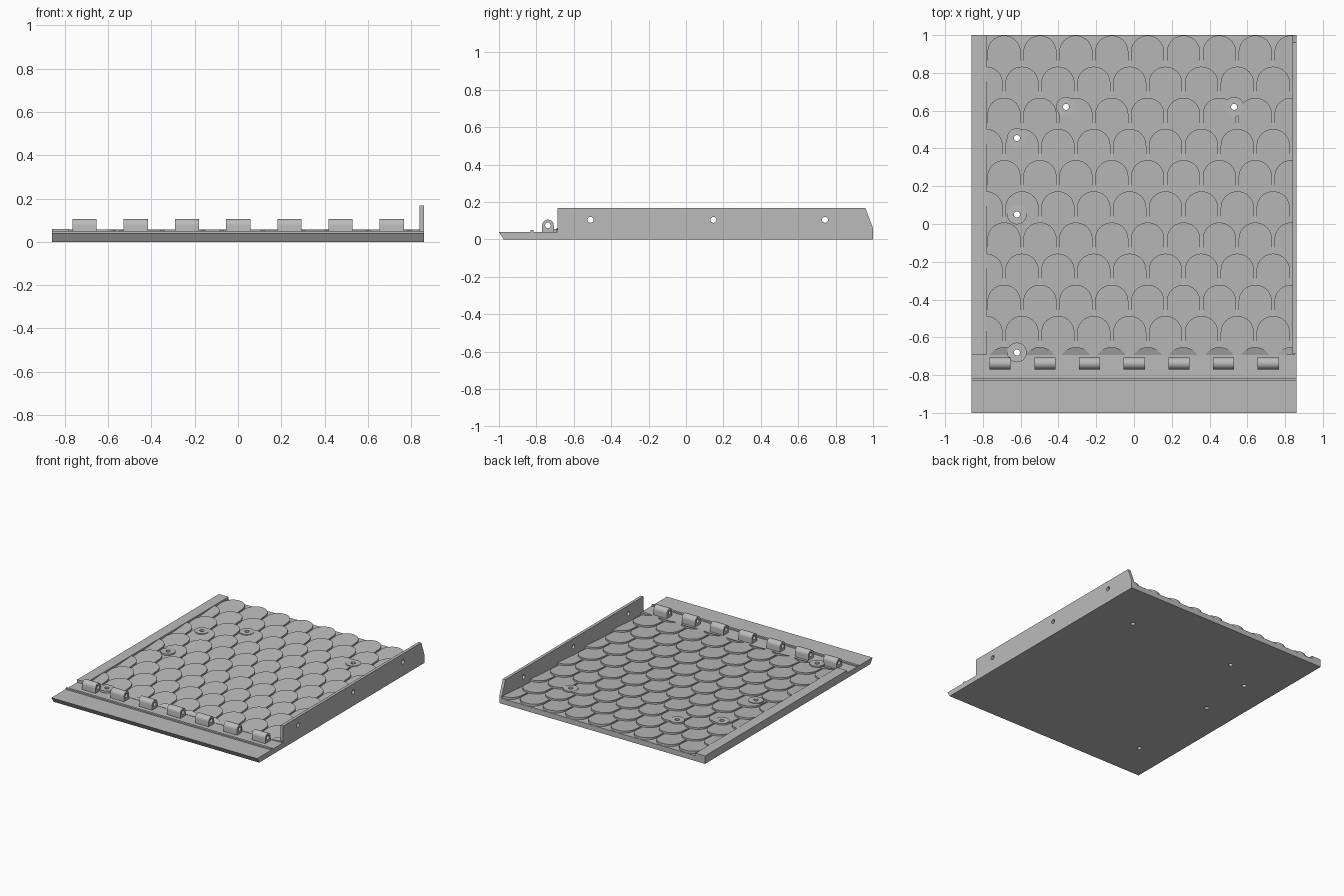
import bpy, bmesh, math
from mathutils import Vector, Matrix

if "Cube" in bpy.data.objects:
    bpy.data.objects.remove(bpy.data.objects["Cube"])

grey = bpy.data.materials.new("plain grey")
grey.use_nodes = True
grey.diffuse_color = (0.5, 0.5, 0.5, 1)
grey.node_tree.nodes["Principled BSDF"].inputs["Base Color"].default_value = (0.5, 0.5, 0.5, 1)


def finish(bm, name, smooth=False):
    bmesh.ops.recalc_face_normals(bm, faces=bm.faces[:])
    mesh = bpy.data.meshes.new(name)
    bm.to_mesh(mesh)
    bm.free()
    mesh.materials.append(grey)
    obj = bpy.data.objects.new(name, mesh)
    bpy.context.collection.objects.link(obj)
    if smooth:
        select(obj)
        bpy.ops.object.shade_smooth_by_angle(angle=math.radians(30))
    return obj


def select(obj):
    bpy.ops.object.select_all(action='DESELECT')
    obj.select_set(True)
    bpy.context.view_layer.objects.active = obj


def add_prism(bm, points, offset):
    """Closed solid from a loop of 3D points swept along offset."""
    face = bm.faces.new([bm.verts.new(p) for p in points])
    ext = bmesh.ops.extrude_face_region(bm, geom=[face], use_keep_orig=True)
    verts = [g for g in ext["geom"] if isinstance(g, bmesh.types.BMVert)]
    bmesh.ops.translate(bm, vec=offset, verts=verts)


def bar(name, profile, x0, x1, smooth=False):
    """Side profile (y, z) swept from x0 to x1."""
    bm = bmesh.new()
    add_prism(bm, [(x0, y, z) for y, z in profile], (x1 - x0, 0, 0))
    return finish(bm, name, smooth)


def box_profile(y0, y1, z0, z1):
    return [(y0, z0), (y1, z0), (y1, z1), (y0, z1)]


def add_cylinder(bm, centre, radius, depth, along_x=False):
    turn = Matrix.Rotation(math.pi / 2, 4, 'Y') if along_x else Matrix()
    bmesh.ops.create_cone(bm, cap_ends=True, segments=32, radius1=radius, radius2=radius,
                          depth=depth, matrix=Matrix.Translation(centre) @ turn)


def drill(obj, cutter):
    mod = obj.modifiers.new("holes", 'BOOLEAN')
    mod.operation = 'DIFFERENCE'
    mod.solver = 'EXACT'
    mod.use_self = True
    mod.object = cutter
    select(obj)
    bpy.ops.object.modifier_apply(modifier=mod.name)


WIDTH, DECK = 0.86, 0.04
FRONT = -0.693

# Base plate with undercut front lip, ridge, side rail and side wall
base = bar("base_plate", [(-0.975, 0), (1, 0), (1, DECK), (-1, DECK)], -WIDTH, WIDTH)
bar("front_ridge", box_profile(-0.832, -0.815, 0.03, 0.05), -WIDTH, WIDTH)
bar("right_rail", box_profile(FRONT, 1, 0.03, 0.06), -WIDTH, -0.78)
wall = bar("left_wall", [(-0.688, 0), (1, 0), (1, 0.06), (0.96, 0.167), (-0.688, 0.167)],
           0.838, WIDTH)

# Overlapping rounded scales, each rising toward its tip at the back
PITCH, ROW, RADIUS = 0.19, 0.165, 0.088
bm = bmesh.new()
for row in range(11):
    tip = 0.998 - row * ROW
    last = row == 10
    length = 0.05 if last else 0.25
    start = -0.688 - (PITCH / 2 if row % 2 else 0)
    for col in range(10):
        x = start + col * PITCH
        if x - RADIUS > 0.84:
            continue
        arc = [math.pi * i / 20 for i in range(21)]
        outline = [(x + RADIUS * math.cos(a), tip - RADIUS + RADIUS * math.sin(a)) for a in arc]
        outline += [(x - RADIUS, tip - 0.25), (x + RADIUS, tip - 0.25)]
        part = bmesh.new()
        add_prism(part, [(px, py, 0.025) for px, py in outline], (0, 0, 0.01))
        for v in part.verts:
            if v.co.z > 0.03:
                v.co.z = max(0.03, 0.058 - 0.019 * (tip - v.co.y) / length)
        # Trim inside the rail, the wall and at the front edge
        for point, normal in (((-0.8, 0, 0), (-1, 0, 0)), ((0.85, 0, 0), (1, 0, 0)),
                              ((0, FRONT, 0), (0, -1, 0))):
            cut = bmesh.ops.bisect_plane(part, geom=part.verts[:] + part.edges[:] + part.faces[:],
                                         plane_co=point, plane_no=normal, clear_outer=True)
            edges = [e for e in part.edges if e.is_boundary]
            if edges:
                bmesh.ops.holes_fill(part, edges=edges)
        bmesh.ops.recalc_face_normals(part, faces=part.faces[:])
        temp = bpy.data.meshes.new("temp")
        part.to_mesh(temp)
        part.free()
        bm.from_mesh(temp)
        bpy.data.meshes.remove(temp)
scales = finish(bm, "scales")

# Screw bosses
SCREWS = [(-0.36, 0.62), (0.53, 0.62), (-0.62, 0.455), (-0.62, 0.05), (-0.62, -0.68)]
bm = bmesh.new()
for x, y in SCREWS:
    add_cylinder(bm, (x, y, 0.0425), 0.052, 0.029)
bosses = finish(bm, "screw_bosses", True)

# Hinge knuckles: upright blocks with rounded tops
bm = bmesh.new()
for i in range(7):
    x = (i - 3) * 0.2365 - 0.055
    top = [(-0.738 + 0.031 * math.cos(math.pi * k / 16),
            0.075 + 0.031 * math.sin(math.pi * k / 16)) for k in range(17)]
    profile = top + [(-0.769, 0.03), (-0.707, 0.03)]
    add_prism(bm, [(x, y, z) for y, z in profile], (0.112, 0, 0))
knuckles = finish(bm, "hinge_knuckles", True)

# Holes for the screws, the wall fixings and the hinge pin
bm = bmesh.new()
for x, y in SCREWS:
    add_cylinder(bm, (x, y, 0.04), 0.016, 0.2)
for y in (-0.51, 0.147, 0.743):
    add_cylinder(bm, (0.85, y, 0.105), 0.016, 0.1, True)
add_cylinder(bm, (0, -0.738, 0.075), 0.015, 1.8, True)
cutter = finish(bm, "hole_cutter")
cutter.hide_render = True
for obj in (base, wall, scales, bosses, knuckles):
    drill(obj, cutter)
bpy.data.objects.remove(cutter)
